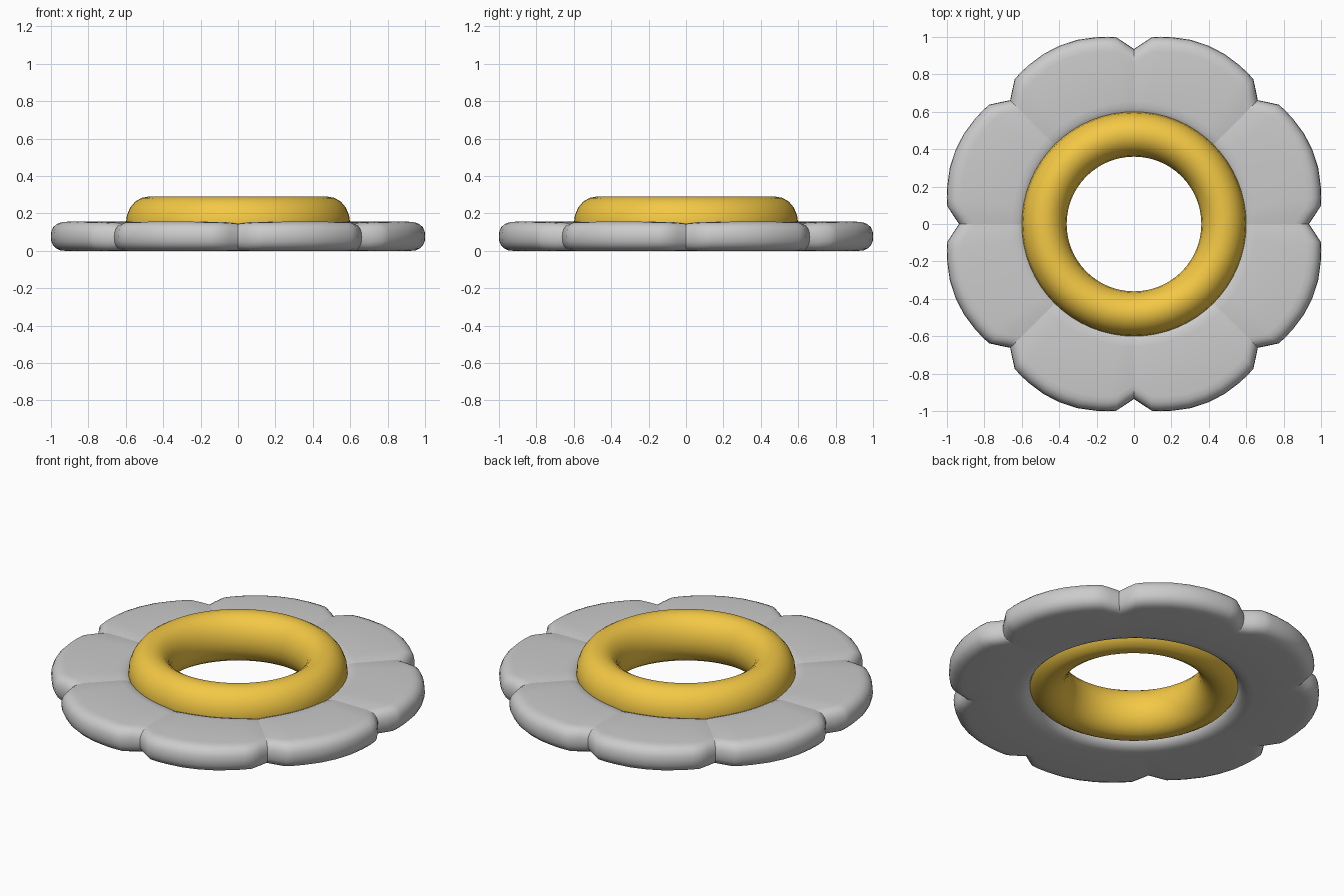
import bpy, bmesh
from math import sin, cos, pi, radians, copysign

if "Cube" in bpy.data.objects:
    bpy.data.objects.remove(bpy.data.objects["Cube"])

PETALS = 8
# half-petal outline: (degrees from petal centre, outer radius, top height)
HALF = [(0, 1.033, 0.156), (5.5, 1.030, 0.156), (11, 1.019, 0.155),
        (14.5, 1.011, 0.154), (17, 1.003, 0.153), (20, 0.965, 0.150)]
VALLEY = (22.5, 0.936, 0.146)
INNER = 0.565


def arc(cx, rx, rz, top, start, steps=10):
    """Rounded edge of the petal ring, swept through half a turn."""
    pts = []
    for i in range(steps + 1):
        a = start + pi * i / steps
        c, s = cos(a), sin(a)
        pts.append((cx + rx * copysign(abs(c) ** 0.85, c),
                    top / 2 + rz * copysign(abs(s) ** 0.85, s)))
    return pts


def section(outer, top):
    """Closed radial cross-section (radius, height)."""
    return (arc(outer - 0.08, 0.08, top / 2, top, -pi / 2)
            + arc(INNER + 0.09, 0.09, top / 2, top, pi / 2))


# Petal ring: eight scalloped petals lofted around the centre
steps = [(-VALLEY[0],) + VALLEY[1:]]
steps += [(-a, r, z) for a, r, z in reversed(HALF[1:])] + HALF
bm = bmesh.new()
rings, valleys = [], []
for p in range(PETALS):
    for k, (deg, outer, top) in enumerate(steps):
        a = radians(deg + 22.5 + p * 360 / PETALS)
        rings.append([bm.verts.new((r * cos(a), r * sin(a), z))
                      for r, z in section(outer, top)])
        valleys.append(k == 0)
for i, ring in enumerate(rings):
    nxt = rings[(i + 1) % len(rings)]
    n = len(ring)
    for j in range(n):
        f = bm.faces.new((ring[j], nxt[j], nxt[(j + 1) % n], ring[(j + 1) % n]))
        f.smooth = True
# Crisp creases between neighbouring petals
for ring, is_valley in zip(rings, valleys):
    if is_valley:
        for j in range(len(ring)):
            e = bm.edges.get((ring[j], ring[(j + 1) % len(ring)]))
            e.smooth = False
bmesh.ops.recalc_face_normals(bm, faces=bm.faces)
mesh = bpy.data.meshes.new("petals")
bm.to_mesh(mesh)
bm.free()
petals = bpy.data.objects.new("petals", mesh)
bpy.context.collection.objects.link(petals)

# Orange centre ring, slightly taller than it is wide
bpy.ops.mesh.primitive_torus_add(major_radius=0.48, minor_radius=0.12,
                                 major_segments=64, minor_segments=20,
                                 location=(0, 0, 0.145))
centre = bpy.context.object
centre.name = "centre_ring"
centre.scale.z = 0.145 / 0.12
bpy.ops.object.transform_apply(location=False, rotation=False, scale=True)
bpy.ops.object.shade_smooth()
orange = bpy.data.materials.new("orange")
orange.diffuse_color = (0.9, 0.58, 0.06, 1)
orange.use_nodes = True
orange.node_tree.nodes["Principled BSDF"].inputs["Base Color"].default_value = orange.diffuse_color
centre.data.materials.append(orange)
